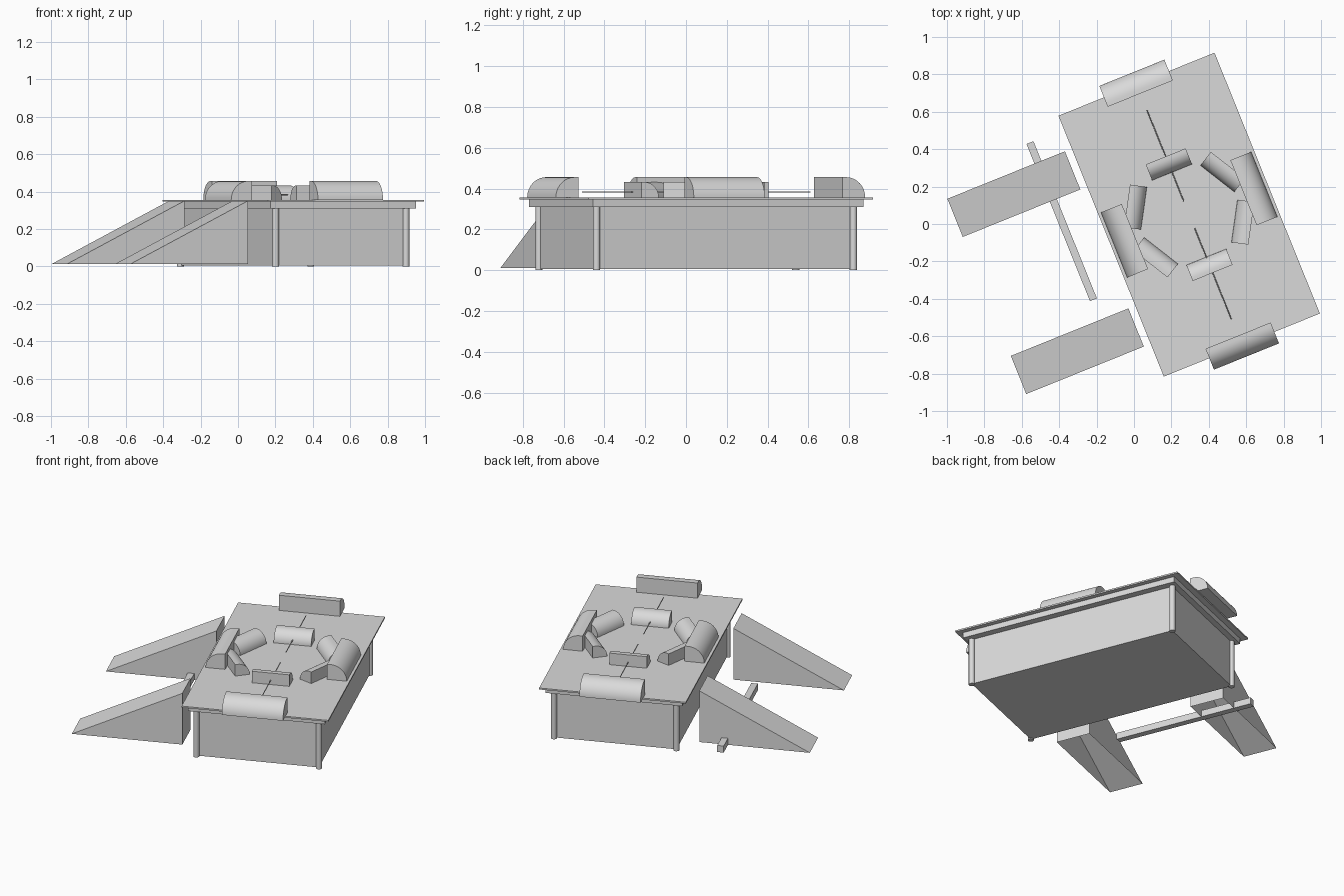
import bpy, bmesh, math
from mathutils import Matrix, Vector

if "Cube" in bpy.data.objects:
    bpy.data.objects.remove(bpy.data.objects["Cube"])

# One plain grey for everything
grey = bpy.data.materials.new("plain_grey")
grey.use_nodes = True
COLOUR = (0.7, 0.7, 0.7, 1)
grey.diffuse_color = COLOUR
grey.node_tree.nodes["Principled BSDF"].inputs["Base Color"].default_value = COLOUR

# The whole model is turned on the ground: parts are laid out in this frame
FRAME = Matrix.Translation((0.295, 0.05, 0)) @ Matrix.Rotation(math.radians(22), 4, "Z")


def finish(name, bm, local=Matrix(), smooth=False):
    bmesh.ops.recalc_face_normals(bm, faces=bm.faces)
    mesh = bpy.data.meshes.new(name)
    bm.to_mesh(mesh)
    bm.free()
    obj = bpy.data.objects.new(name, mesh)
    obj.matrix_world = FRAME @ local
    mesh.materials.append(grey)
    bpy.context.collection.objects.link(obj)
    if smooth:
        bpy.ops.object.select_all(action="DESELECT")
        obj.select_set(True)
        bpy.context.view_layer.objects.active = obj
        bpy.ops.object.shade_smooth_by_angle(angle=math.radians(35))
    return obj


def box(name, x, y, z):
    """Box spanning three (low, high) ranges."""
    bm = bmesh.new()
    bmesh.ops.create_cube(bm, size=1)
    for v in bm.verts:
        v.co = Vector([lo + (hi - lo) * (c + 0.5) for c, (lo, hi) in zip(v.co, (x, y, z))])
    return finish(name, bm)


def rod(name, radius, depth, local, sides):
    bm = bmesh.new()
    bmesh.ops.create_cone(bm, cap_ends=True, segments=sides, radius1=radius,
                          radius2=radius, depth=depth)
    return finish(name, bm, local, smooth=True)


def prism(name, profile, length, local, smooth=False, open_side=None):
    """Extrude a (y, z) profile along x, centred; optionally drop one side face."""
    bm = bmesh.new()
    ends = [[bm.verts.new((s * length / 2, y, z)) for y, z in profile] for s in (-1, 1)]
    for ring in ends:
        bm.faces.new(ring)
    n = len(profile)
    for i in range(n):
        if i != open_side:
            j = (i + 1) % n
            bm.faces.new((ends[0][i], ends[0][j], ends[1][j], ends[1][i]))
    return finish(name, bm, local, smooth)


def block(name, size, length, radius, angle, flip):
    """Quarter-round block set tangent to a circle; flip turns the curve inward."""
    width = size * 1.2
    arc = [(width / 2 - size + size * math.sin(a), size * math.cos(a))
           for a in (math.pi / 2 * i / 12 for i in range(13))]
    profile = [(-width / 2, 0), (-width / 2, size)] + arc
    turn = Matrix.Rotation(angle - math.pi / 2, 4, "Z")
    place = turn @ Matrix.Translation((0, radius, DECK_TOP))
    if flip:
        place = place @ Matrix.Rotation(math.pi, 4, "Z")
    prism(name, profile, length, place, smooth=True)


DECK_TOP = 0.356

# Platform: body, rim and deck
box("platform_body", (-0.376, 0.376), (-0.679, 0.679), (0.005, 0.31))
box("platform_rim", (-0.42, 0.42), (-0.715, 0.715), (0.31, 0.346))
box("deck", (-0.45, 0.45), (-0.752, 0.752), (0.346, DECK_TOP))

# Corner posts
for sx in (-1, 1):
    for sy in (-1, 1):
        rod("corner_post", 0.018, 0.31,
            Matrix.Translation((sx * 0.376, sy * 0.679, 0.155)), 16)

# Large blocks at the four sides, curved outward
for i, radius in enumerate((0.373, 0.758) * 2):
    block("large_block", 0.1, 0.375, radius, i * math.pi / 2, False)

# Ring of six small blocks, curved inward
for i in range(6):
    block("small_block", 0.076, 0.23, 0.29, math.radians(30 + 60 * i), True)

# Thin rods along the long axis
for s in (-1, 1):
    rod("thin_rod", 0.003, 0.527,
        Matrix.Translation((0, s * 0.34, 0.383)) @ Matrix.Rotation(math.pi / 2, 4, "X"), 8)

# Two wedge ramps, hollow and open underneath
wedge = [(0.489, 0.012), (1.167, 0.012), (0.489, 0.35)]
for s in (-1, 1):
    prism("ramp", wedge, 0.22,
          Matrix.Translation((0, s * 0.453, 0)) @ Matrix.Rotation(math.pi / 2, 4, "Z"),
          open_side=0)

# Ground bar under the ramps
box("ground_bar", (-0.665, -0.625), (-0.23, 0.676), (0.012, 0.055))
